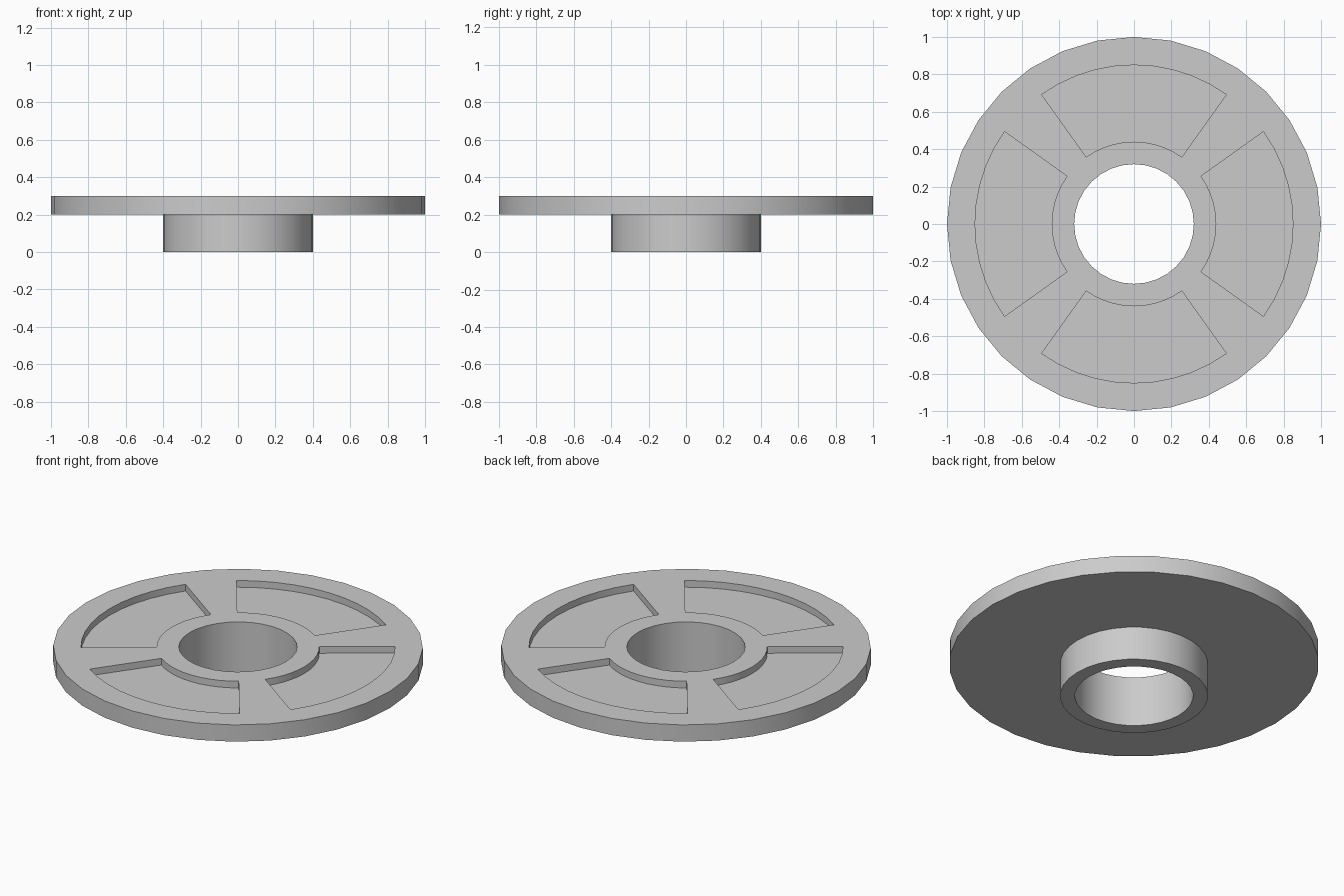
import bpy
import bmesh
from math import cos, sin, pi, radians
from mathutils import Matrix

if "Cube" in bpy.data.objects:
    bpy.data.objects.remove(bpy.data.objects["Cube"], do_unlink=True)

R_DISC, R_HUB, R_BORE = 1.0, 0.4, 0.32
Z_DISC, Z_TOP = 0.2, 0.3
POCKET_IN, POCKET_OUT, POCKET_DEPTH = 0.44, 0.85, 0.04
POCKET_HALF_ANGLE = radians(35.5)
SIDES = 32

grey = bpy.data.materials.new("plain grey")
grey.use_nodes = True
grey.diffuse_color = (0.6, 0.6, 0.6, 1)
grey.node_tree.nodes["Principled BSDF"].inputs["Base Color"].default_value = grey.diffuse_color


def make_object(name, bm):
    bmesh.ops.recalc_face_normals(bm, faces=bm.faces)
    mesh = bpy.data.meshes.new(name)
    bm.to_mesh(mesh)
    bm.free()
    mesh.materials.append(grey)
    obj = bpy.data.objects.new(name, mesh)
    bpy.context.collection.objects.link(obj)
    return obj


def lathe(name, profile):
    """Revolve a closed (radius, z) profile around the z axis."""
    bm = bmesh.new()
    rings = [[bm.verts.new((r * cos(a), r * sin(a), z)) for r, z in profile]
             for a in (2 * pi * i / SIDES for i in range(SIDES))]
    n = len(profile)
    for i, ring in enumerate(rings):
        following = rings[(i + 1) % SIDES]
        for j in range(n):
            k = (j + 1) % n
            bm.faces.new((ring[j], following[j], following[k], ring[k]))
    return make_object(name, bm)


def pocket_cutter(steps=10):
    """Four ring sectors that reach from the pocket floor to above the disc."""
    bm = bmesh.new()
    angles = [POCKET_HALF_ANGLE * (2 * i / steps - 1) for i in range(steps + 1)]
    outline = [(POCKET_OUT, a) for a in angles]
    outline += [(POCKET_IN, a) for a in reversed(angles)]
    for quarter in range(4):
        turn = Matrix.Rotation(quarter * pi / 2, 3, "Z")
        verts = [bm.verts.new((r * cos(a), r * sin(a), Z_TOP - POCKET_DEPTH))
                 for r, a in outline]
        bmesh.ops.rotate(bm, verts=verts, matrix=turn)
        floor = bm.faces.new(verts)
        result = bmesh.ops.extrude_face_region(bm, geom=[floor], use_keep_orig=True)
        lifted = [v for v in result["geom"] if isinstance(v, bmesh.types.BMVert)]
        bmesh.ops.translate(bm, verts=lifted, vec=(0, 0, POCKET_DEPTH * 2))
    return make_object("pocket_cutter", bm)


# Disc and hollow hub in one turned piece
flange = lathe("flanged_hub", [
    (R_BORE, 0), (R_HUB, 0), (R_HUB, Z_DISC),
    (R_DISC, Z_DISC), (R_DISC, Z_TOP), (R_BORE, Z_TOP)])

# Four shallow pockets in the top face
cutter = pocket_cutter()
cutter.hide_render = True
cut = flange.modifiers.new("pockets", "BOOLEAN")
cut.operation = "DIFFERENCE"
cut.solver = "EXACT"
cut.object = cutter

bpy.ops.object.select_all(action="DESELECT")
flange.select_set(True)
bpy.context.view_layer.objects.active = flange
bpy.ops.object.modifier_apply(modifier=cut.name)
bpy.data.objects.remove(cutter, do_unlink=True)
bpy.ops.object.shade_smooth_by_angle(angle=radians(30))
